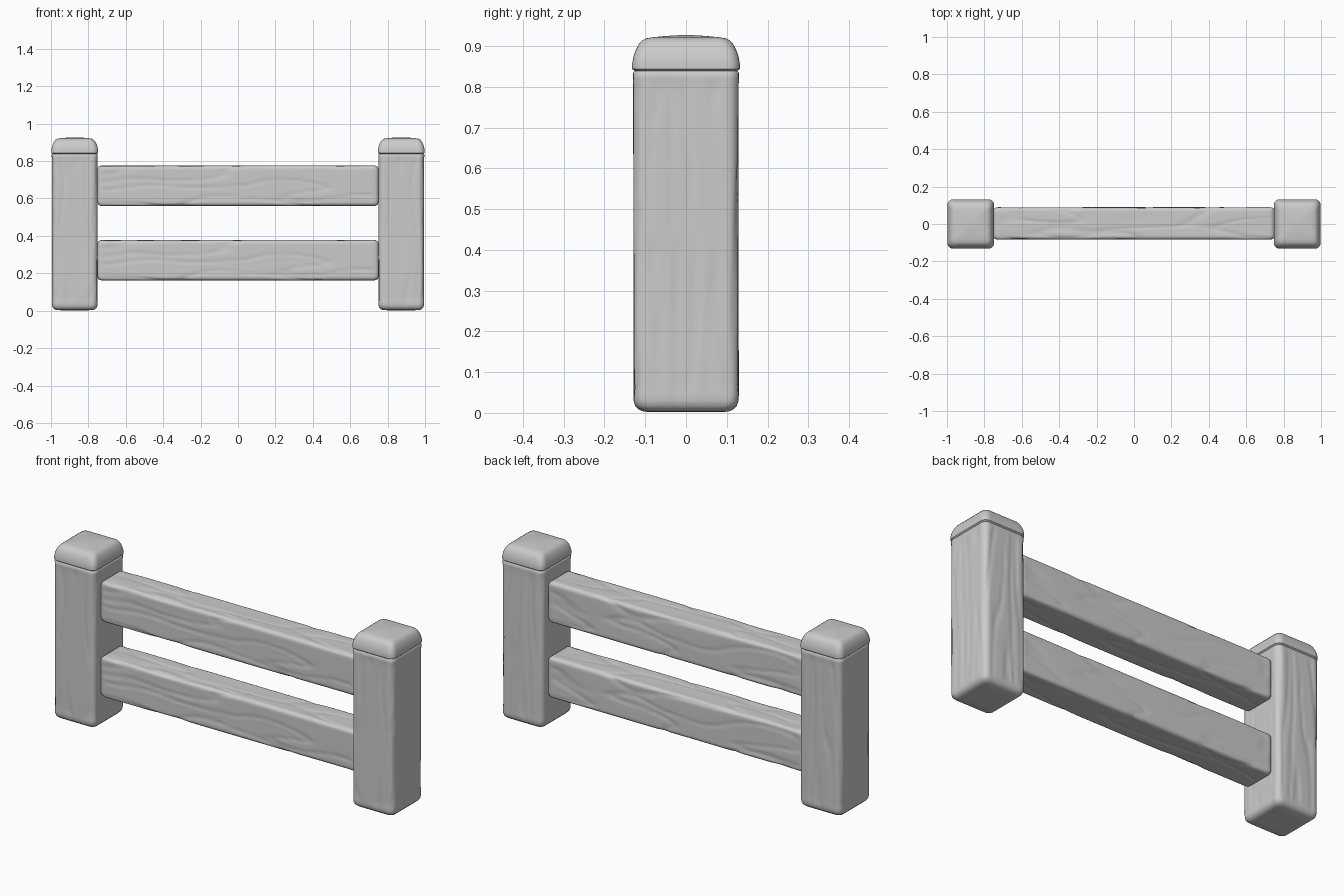
import bpy, bmesh, math
from mathutils import Vector, noise

if "Cube" in bpy.data.objects:
    bpy.data.objects.remove(bpy.data.objects["Cube"])


def section(a, b, r, side=18, arc=5):
    """Rounded rectangle: list of (point, outward normal) in 2D."""
    pts = []
    corners = [(1, 1), (-1, 1), (-1, -1), (1, -1)]
    for i, (sx, sy) in enumerate(corners):
        c = Vector((sx * (a - r), sy * (b - r)))
        for k in range(arc + 1):
            t = math.radians(90 * i + 90 * k / arc)
            n = Vector((math.cos(t), math.sin(t)))
            pts.append((c + n * r, n))
        # points along the flat side to the next corner
        nx, ny = corners[(i + 1) % 4]
        p0, n0 = pts[-1]
        p1 = Vector((nx * (a - r), ny * (b - r))) + n0 * r
        for k in range(1, side):
            pts.append((p0.lerp(p1, k / side), n0))
    return pts


def grain(u, v, t, freq, stretch, seed):
    """Carved wood: soft waves plus thin grooves running along t."""
    warp = 0.25 * noise.noise(Vector((u * 6, v * 6, t * 3 + seed)))
    p = Vector((u * freq + warp, v * freq + warp, t * stretch + seed))
    n = noise.noise(p)
    groove = max(0.0, 1 - abs(n) / 0.12)
    return -0.0035 * groove + 0.0015 * n - 0.001


def loft(name, sec, stations, place, carve):
    """Loft a section through (position, inset) stations and close both ends."""
    bm = bmesh.new()
    rings = []
    for t, inset in stations:
        ring = []
        for p, n in sec:
            big = max(abs(q.x) for q, _ in sec)
            q = p * (1 - inset / big) + n * carve(p, t, inset)
            ring.append(bm.verts.new(place(q.x, q.y, t)))
        rings.append(ring)
    count = len(sec)
    for r0, r1 in zip(rings, rings[1:]):
        for i in range(count):
            j = (i + 1) % count
            bm.faces.new((r0[i], r0[j], r1[j], r1[i]))
    for ring, t in ((rings[0], stations[0][0]), (rings[-1], stations[-1][0])):
        tip = bm.verts.new(place(0, 0, t))
        for i in range(count):
            bm.faces.new((ring[i], ring[(i + 1) % count], tip))
    bmesh.ops.recalc_face_normals(bm, faces=bm.faces)
    mesh = bpy.data.meshes.new(name)
    bm.to_mesh(mesh)
    bm.free()
    obj = bpy.data.objects.new(name, mesh)
    bpy.context.collection.objects.link(obj)
    bpy.ops.object.select_all(action='DESELECT')
    obj.select_set(True)
    bpy.context.view_layer.objects.active = obj
    bpy.ops.object.shade_smooth_by_angle(angle=math.radians(50))
    return obj


# Posts: grooved shaft, seam, and a softly domed cap
post_section = section(0.125, 0.132, 0.03)
post_stations = [(0.002, 0.06), (0.003, 0.027), (0.008, 0.016), (0.017, 0.007), (0.03, 0.003)]
post_stations += [(0.03 + 0.79 * k / 50, 0.002) for k in range(1, 51)]
post_stations += [(0.834, 0.002), (0.839, 0.006), (0.844, 0.0), (0.858, 0.0),
                  (0.875, 0.003), (0.89, 0.008), (0.903, 0.014), (0.913, 0.022),
                  (0.919, 0.032), (0.922, 0.05), (0.925, 0.08), (0.927, 0.11)]


def post_carve(p, t, inset):
    fade = min(1, max(0, t - 0.02) / 0.04, max(0, 0.83 - t) / 0.03)
    return fade * grain(p.x, p.y, t, 16, 1.2, 3.0)


for side, sx in (("left", -1), ("right", 1)):
    loft(side + "_post", post_section, post_stations,
         lambda u, v, t, sx=sx: (sx * (0.873 + u), v, t), post_carve)

# Rails: carved planks with rounded ends butting against the posts
rail_section = section(0.087, 0.109, 0.02)
half = [(0.752, 0.04), (0.751, 0.016), (0.747, 0.007), (0.738, 0.002), (0.725, 0.0)]
rail_stations = [(-t, i) for t, i in half]
rail_stations += [(-0.725 + 1.45 * k / 90, 0.0) for k in range(1, 90)]
rail_stations += [(t, i) for t, i in reversed(half)]


def rail_carve(p, t, inset):
    fade = min(1, max(0, 0.745 - abs(t)) / 0.04)
    return fade * grain(p.x, p.y, t, 15, 2.2, 11.0)


for label, z in (("lower", 0.27), ("upper", 0.668)):
    loft(label + "_rail", rail_section, rail_stations,
         lambda u, v, t, z=z: (t, 0.003 + u, z + v), rail_carve)
